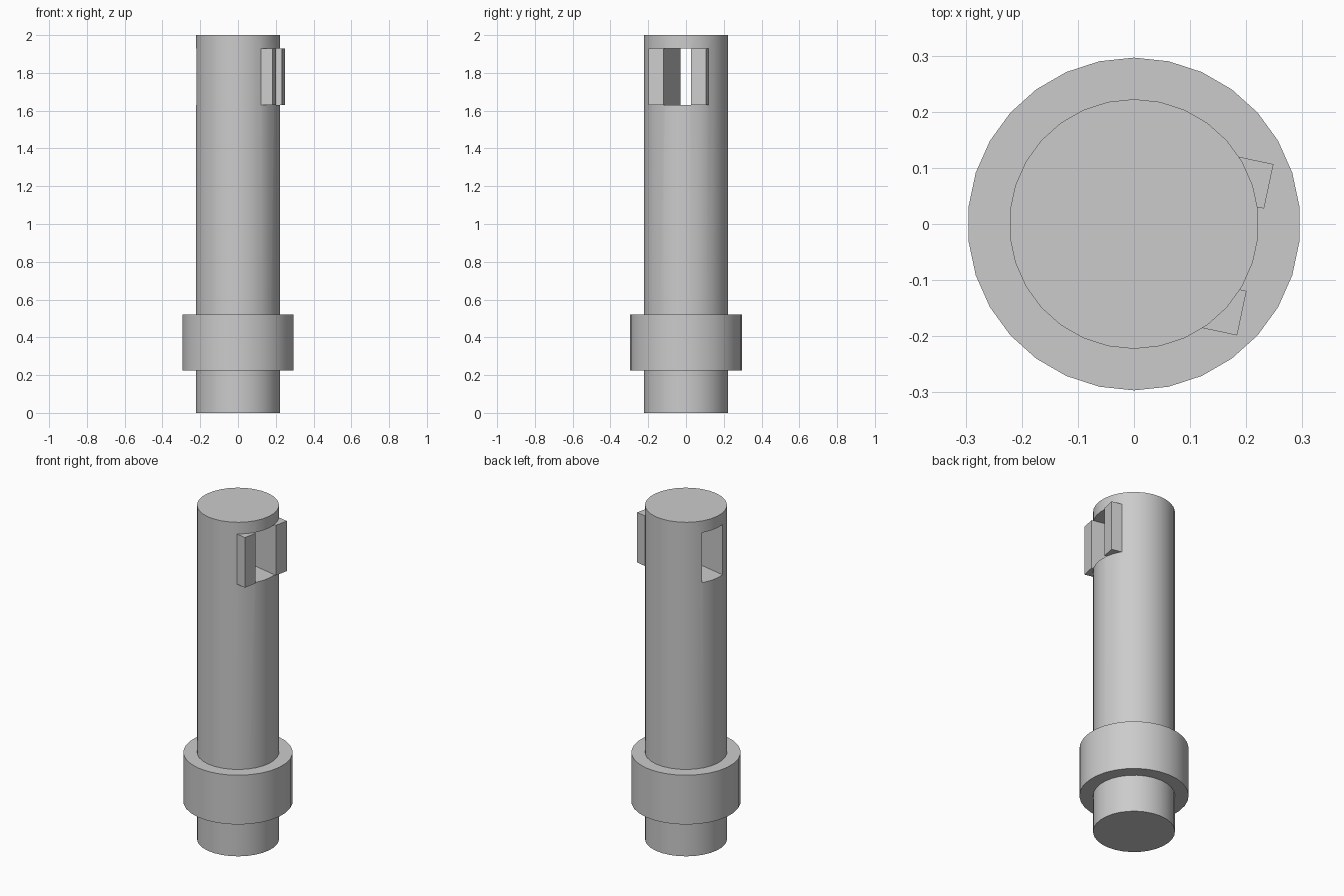
import bpy
from math import radians
from mathutils import Matrix

cube = bpy.data.objects.get("Cube")
if cube:
    bpy.data.objects.remove(cube, do_unlink=True)

grey = bpy.data.materials.new("plain grey")
grey.use_nodes = True
colour = (0.6, 0.6, 0.6, 1)
grey.diffuse_color = colour
grey.node_tree.nodes["Principled BSDF"].inputs["Base Color"].default_value = colour

SIDES = 30
TURN = radians(-12)          # direction the slot faces
SLOT_Z = (1.63, 1.93)
SLOT_HALF = 0.075


def finish(obj, name):
    obj.name = name
    obj.data.materials.clear()
    obj.data.materials.append(grey)
    return obj


def cylinder(name, radius, z0, z1):
    bpy.ops.mesh.primitive_cylinder_add(
        vertices=SIDES, radius=radius, depth=z1 - z0,
        location=(0, 0, (z0 + z1) / 2))
    return finish(bpy.context.object, name)


def block(name, x, y, z):
    """Box between the given limits, turned to the slot direction."""
    bpy.ops.mesh.primitive_cube_add(size=1)
    obj = finish(bpy.context.object, name)
    spans = (x, y, z)
    middle = Matrix.Translation([(a + b) / 2 for a, b in spans])
    size = Matrix.Diagonal([b - a for a, b in spans] + [1])
    obj.data.transform(Matrix.Rotation(TURN, 4, "Z") @ middle @ size)
    return obj


def combine(target, tool, operation):
    mod = target.modifiers.new(operation.title(), "BOOLEAN")
    mod.operation = operation
    mod.solver = "EXACT"
    mod.object = tool
    bpy.context.view_layer.objects.active = target
    bpy.ops.object.modifier_apply(modifier=mod.name)
    bpy.data.objects.remove(tool, do_unlink=True)


def smooth(obj):
    bpy.ops.object.select_all(action="DESELECT")
    obj.select_set(True)
    bpy.context.view_layer.objects.active = obj
    bpy.ops.object.shade_smooth_by_angle(angle=radians(30))


# Column, with a guide cheek on each side of the slot mouth
column = cylinder("slotted_column", 0.2225, 0, 2)
for limits in ((SLOT_HALF - 0.005, 0.156), (-0.156, 0.005 - SLOT_HALF)):
    combine(column, block("cheek", (0.1, 0.221), limits, SLOT_Z), "UNION")

# Slot straight through the column
combine(column, block("slot_cutter", (-0.4, 0.4), (-SLOT_HALF, SLOT_HALF), SLOT_Z),
        "DIFFERENCE")
smooth(column)

# Collar near the foot
collar = cylinder("collar", 0.2965, 0.225, 0.52)
for part in (column, collar):
    # a corner of the polygon points straight back
    part.data.update()
smooth(collar)
